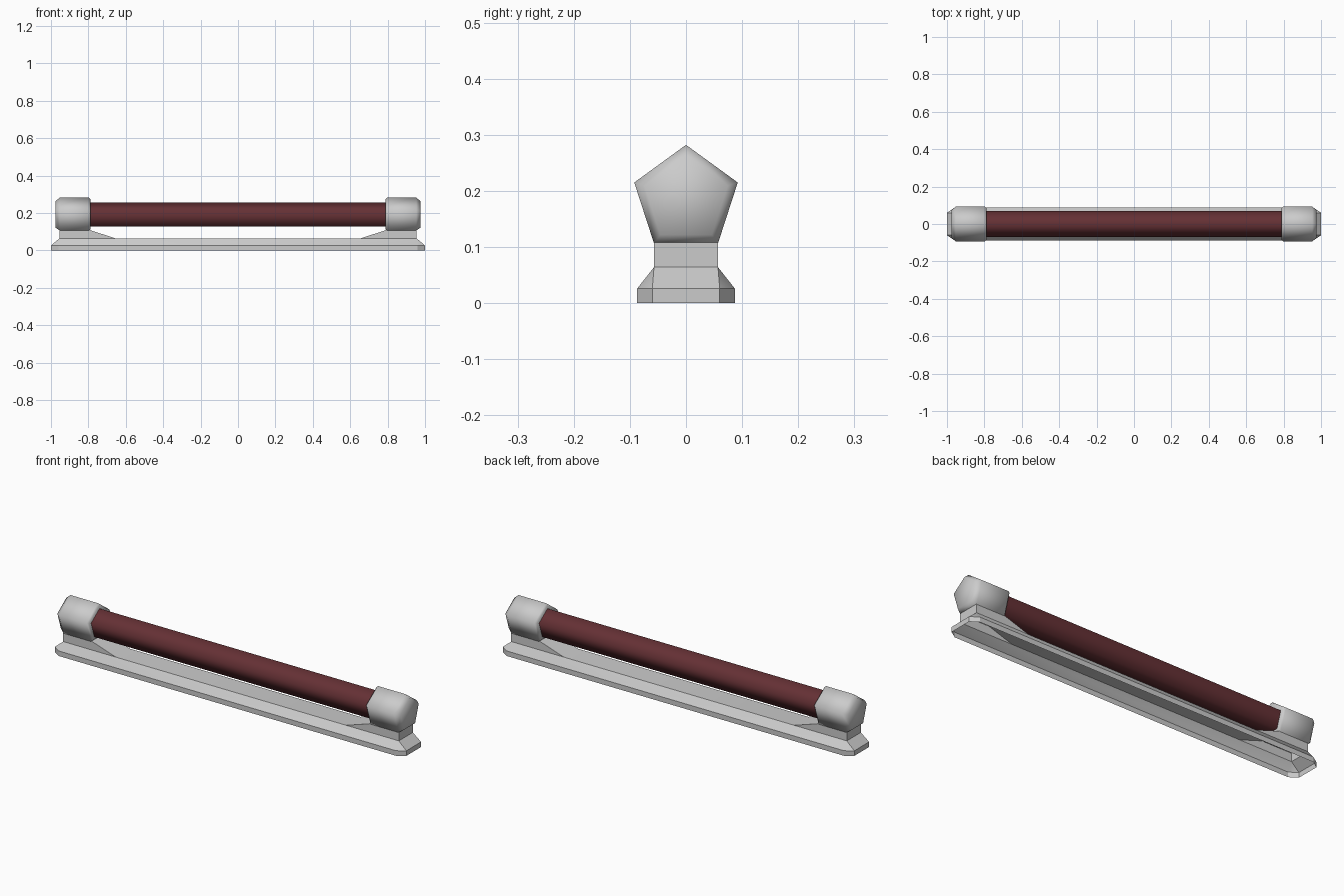
import bpy, bmesh, math

if "Cube" in bpy.data.objects:
    bpy.data.objects.remove(bpy.data.objects["Cube"])

CZ = 0.185  # height of the bar axis


def make_object(name, bm, angle, mat=None):
    bmesh.ops.remove_doubles(bm, verts=bm.verts, dist=1e-5)
    bmesh.ops.recalc_face_normals(bm, faces=bm.faces)
    mesh = bpy.data.meshes.new(name)
    bm.to_mesh(mesh)
    bm.free()
    ob = bpy.data.objects.new(name, mesh)
    bpy.context.collection.objects.link(ob)
    if mat:
        mesh.materials.append(mat)
    bpy.ops.object.select_all(action='DESELECT')
    bpy.context.view_layer.objects.active = ob
    ob.select_set(True)
    bpy.ops.object.shade_smooth_by_angle(angle=math.radians(angle))
    return ob


def pentagon_loft(name, rings, angle, mat=None, caps=True):
    """Five-sided body along x from (x, radius) rings."""
    bm = bmesh.new()
    loops = []
    for x, r in rings:
        loops.append([bm.verts.new((x, r * math.sin(i * math.tau / 5),
                                    CZ + r * math.cos(i * math.tau / 5)))
                      for i in range(5)])
    for a, b in zip(loops, loops[1:]):
        for i in range(5):
            j = (i + 1) % 5
            bm.faces.new((a[i], a[j], b[j], b[i]))
    if caps:
        bm.faces.new(loops[0])
        bm.faces.new(loops[-1])
    return make_object(name, bm, angle, mat)


# Base: hollow tray with clipped corners, open below, posts raised from its top
bm = bmesh.new()


def face(*pts):
    bm.faces.new([bm.verts.new(p) for p in pts])


TX, TY, TZ, PZ = 0.955, 0.057, 0.064, 0.108
outline = [(1, -0.06), (1, 0.06), (0.96, 0.087), (-0.96, 0.087),
           (-1, 0.06), (-1, -0.06), (-0.96, -0.087), (0.96, -0.087)]
for i, a in enumerate(outline):
    b = outline[(i + 1) % 8]
    face((*a, 0), (*b, 0), (*b, 0.026), (*a, 0.026))
    ta, tb = [(math.copysign(TX, p[0]), math.copysign(TY, p[1]), TZ) for p in (a, b)]
    if ta == tb:
        face((*a, 0.026), (*b, 0.026), tb)
    else:
        face((*a, 0.026), (*b, 0.026), tb, ta)

# Top strip following the post and ramp profile
half = [(TX, TZ), (TX, PZ), (0.79, PZ), (0.655, TZ)]
profile = half + [(-x, z) for x, z in reversed(half)]
for (x0, z0), (x1, z1) in zip(profile, profile[1:]):
    face((x0, -TY, z0), (x1, -TY, z1), (x1, TY, z1), (x0, TY, z0))
for s in (-1, 1):
    for y in (-TY, TY):
        face(*[(s * x, y, z) for x, z in half])
make_object("base_with_posts", bm, 30)

# Coloured bar
red = bpy.data.materials.new("dark_red")
red.diffuse_color = (0.13, 0.03, 0.035, 1)
red.use_nodes = True
red.node_tree.nodes["Principled BSDF"].inputs["Base Color"].default_value = red.diffuse_color
pentagon_loft("bar", [(-0.8, 0.072), (0.8, 0.072)], 80, red, caps=False)

# End caps
for side, s in (("left", -1), ("right", 1)):
    pentagon_loft(side + "_end_cap",
                  [(s * 0.788, 0.088), (s * 0.797, 0.097),
                   (s * 0.953, 0.097), (s * 0.976, 0.078)], 80)
